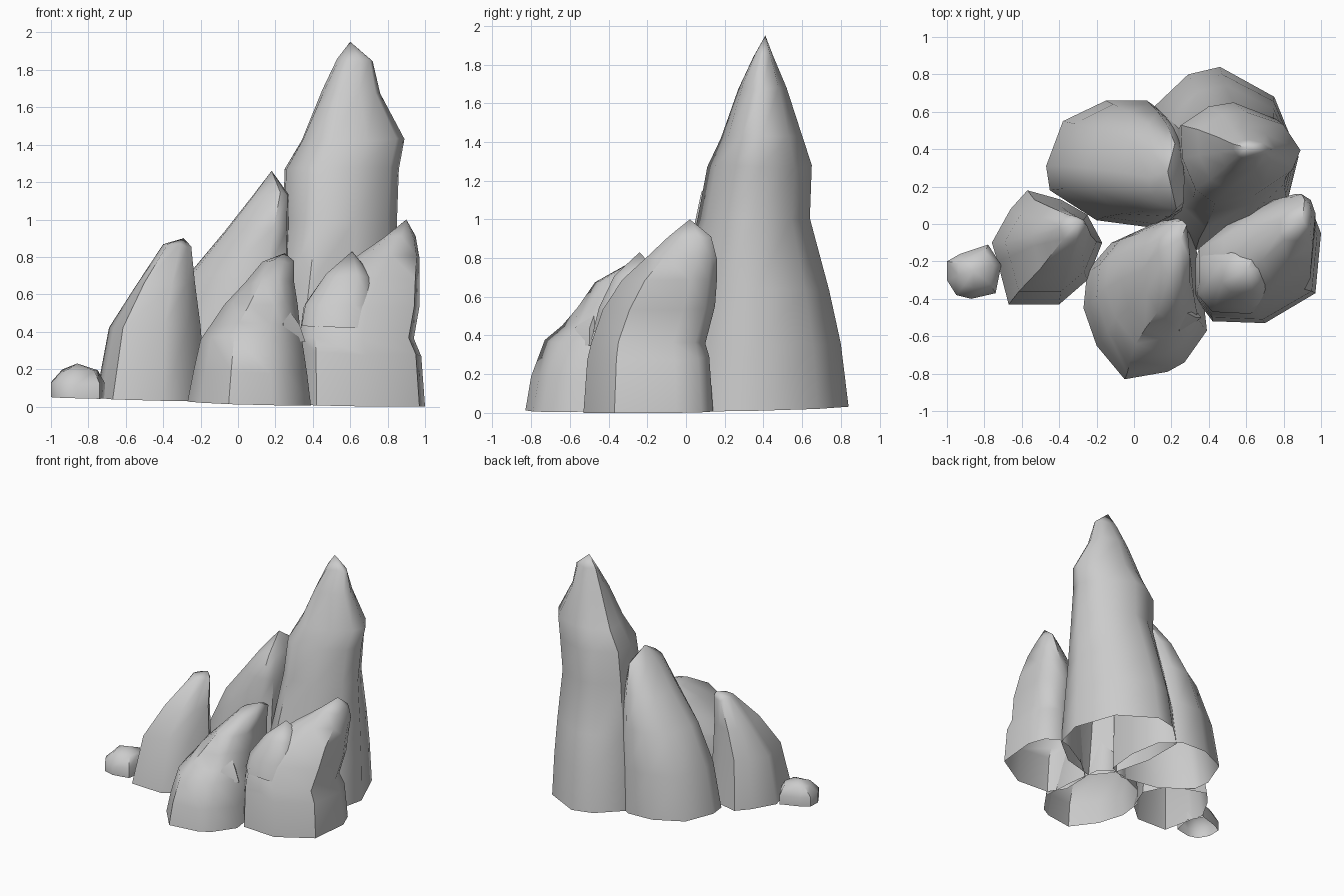
import bpy, bmesh, math, random

random.seed(4)
cube = bpy.data.objects.get("Cube")
if cube:
    bpy.data.objects.remove(cube)

stone = bpy.data.materials.new("grey_stone")
stone.use_nodes = True
grey = (0.6, 0.6, 0.6, 1)
stone.diffuse_color = grey
stone.node_tree.nodes["Principled BSDF"].inputs["Base Color"].default_value = grey


def ring(z, left, right, front, back):
    """Horizontal slice of a rock, given by its extents."""
    return z, left, right, front, back


def ground(x, y):
    """Gently sloping ground line under the rocks."""
    return max(0, 0.028 - 0.028 * x + 0.02 * y)


def rock(name, footprint, rings, peak, base=0):
    """Loft the footprint, fitted to each slice, up to a peak; open underneath."""
    xs, ys = zip(*footprint)
    left0, front0 = min(xs), min(ys)
    width, depth = max(xs) - left0, max(ys) - front0
    bm = bmesh.new()
    loops = [[bm.verts.new((x, y, base + ground(x, y))) for x, y in footprint]]
    for z, left, right, front, back in rings:
        loops.append([bm.verts.new((
            left + (right - left) * (x - left0) / width,
            front + (back - front) * (y - front0) / depth,
            z + random.uniform(-0.012, 0.012))) for x, y in footprint])
    tip = bm.verts.new(peak)
    sides = len(footprint)
    for i in range(sides):
        j = (i + 1) % sides
        for low, high in zip(loops, loops[1:]):
            bm.faces.new((low[i], low[j], high[j], high[i]))
        bm.faces.new((loops[-1][i], loops[-1][j], tip))
    mesh = bpy.data.meshes.new(name)
    bm.to_mesh(mesh)
    bm.free()
    mesh.materials.append(stone)
    obj = bpy.data.objects.new(name, mesh)
    bpy.context.collection.objects.link(obj)
    bpy.ops.object.select_all(action="DESELECT")
    obj.select_set(True)
    bpy.context.view_layer.objects.active = obj
    bpy.ops.object.shade_smooth_by_angle(angle=math.radians(50))


# Tall spire at the back
rock("tall_spire", [
    (.88, .36), (.75, .68), (.46, .84), (.29, .8), (.1, .62),
    (.11, .3), (.2, 0), (.33, -.14), (.6, -.06), (.82, .12),
], [
    ring(z=.36, left=.13, right=.87, front=-.08, back=.8),
    ring(z=.64, left=.18, right=.86, front=-.02, back=.74),
    ring(z=1, left=.24, right=.85, front=.06, back=.64),
    ring(z=1.27, left=.25, right=.86, front=.11, back=.65),
    ring(z=1.43, left=.34, right=.89, front=.18, back=.6),
    ring(z=1.68, left=.45, right=.76, front=.27, back=.52),
    ring(z=1.85, left=.53, right=.72, front=.35, back=.45),
], peak=(.6, .41, 1.95))

# Leaning rock beside the spire
rock("back_rock", [
    (.27, .3), (.22, .55), (.07, .66), (-.15, .66), (-.38, .55),
    (-.47, .31), (-.45, .18), (-.2, .02), (.1, -.02), (.25, .05),
], [
    ring(z=.4, left=-.4, right=.27, front=0, back=.64),
    ring(z=.7, left=-.26, right=.27, front=.02, back=.6),
    ring(z=.95, left=-.07, right=.27, front=.04, back=.53),
    ring(z=1.14, left=.08, right=.27, front=.08, back=.43),
], peak=(.18, .28, 1.26))

# Front rock on the model's left, with a lower second peak
rock("left_front_rock", [
    (1, -.05), (.97, -.37), (.7, -.53), (.42, -.52), (.33, -.4),
    (.33, -.18), (.5, -.03), (.74, .11), (.85, .14), (.95, .08),
], [
    ring(z=.28, left=.33, right=.98, front=-.51, back=.12),
    ring(z=.37, left=.33, right=.94, front=-.49, back=.1),
    ring(z=.54, left=.35, right=.97, front=-.43, back=.15),
    ring(z=.68, left=.48, right=.97, front=-.33, back=.16),
    ring(z=.8, left=.64, right=.97, front=-.2, back=.16),
    ring(z=.9, left=.78, right=.95, front=-.09, back=.13),
], peak=(.9, .02, 1))
rock("left_front_shoulder", [
    (.74, -.25), (.72, -.42), (.62, -.48), (.42, -.47), (.34, -.38),
    (.34, -.18), (.44, -.08), (.65, -.04),
], [
    ring(z=.54, left=.36, right=.74, front=-.45, back=-.05),
    ring(z=.7, left=.47, right=.71, front=-.37, back=-.12),
], peak=(.61, -.24, .83), base=.42)

# Middle front rock with a stepped foot and a small shard on the step
rock("middle_front_rock", [
    (.36, -.3), (.39, -.57), (.27, -.74), (.18, -.79), (-.05, -.83), (-.2, -.65),
    (-.27, -.45), (-.25, -.25), (-.12, -.1), (.1, 0), (.22, .02), (.32, -.05),
], [
    ring(z=.18, left=-.24, right=.37, front=-.8, back=.02),
    ring(z=.37, left=-.2, right=.34, front=-.73, back=.02),
    ring(z=.44, left=-.15, right=.33, front=-.64, back=.02),
    ring(z=.55, left=-.07, right=.32, front=-.56, back=.03),
    ring(z=.67, left=.04, right=.3, front=-.47, back=.03),
    ring(z=.77, left=.13, right=.3, front=-.28, back=.02),
], peak=(.25, -.08, .82))
rock("front_shard", [(.36, -.5), (.25, -.36), (.18, -.48), (.24, -.6)], [
    ring(z=.44, left=.2, right=.33, front=-.57, back=-.4),
], peak=(.25, -.46, .55), base=.34)

# Rock on the model's right and the small stone beside it
rock("right_rock", [
    (-.17, -.1), (-.25, .05), (-.39, .13), (-.57, .18), (-.66, .08),
    (-.76, -.1), (-.73, -.2), (-.67, -.43), (-.4, -.43), (-.25, -.3),
], [
    ring(z=.43, left=-.69, right=-.2, front=-.36, back=.13),
    ring(z=.65, left=-.55, right=-.23, front=-.24, back=.09),
    ring(z=.86, left=-.4, right=-.25, front=-.08, back=.05),
], peak=(-.29, .02, .9))
rock("small_stone", [
    (-.71, -.22), (-.78, -.11), (-.93, -.16), (-1, -.2),
    (-1, -.3), (-.95, -.38), (-.87, -.4), (-.74, -.37),
], [
    ring(z=.12, left=-1, right=-.71, front=-.4, back=-.11),
    ring(z=.19, left=-.94, right=-.75, front=-.34, back=-.15),
], peak=(-.86, -.25, .23))
